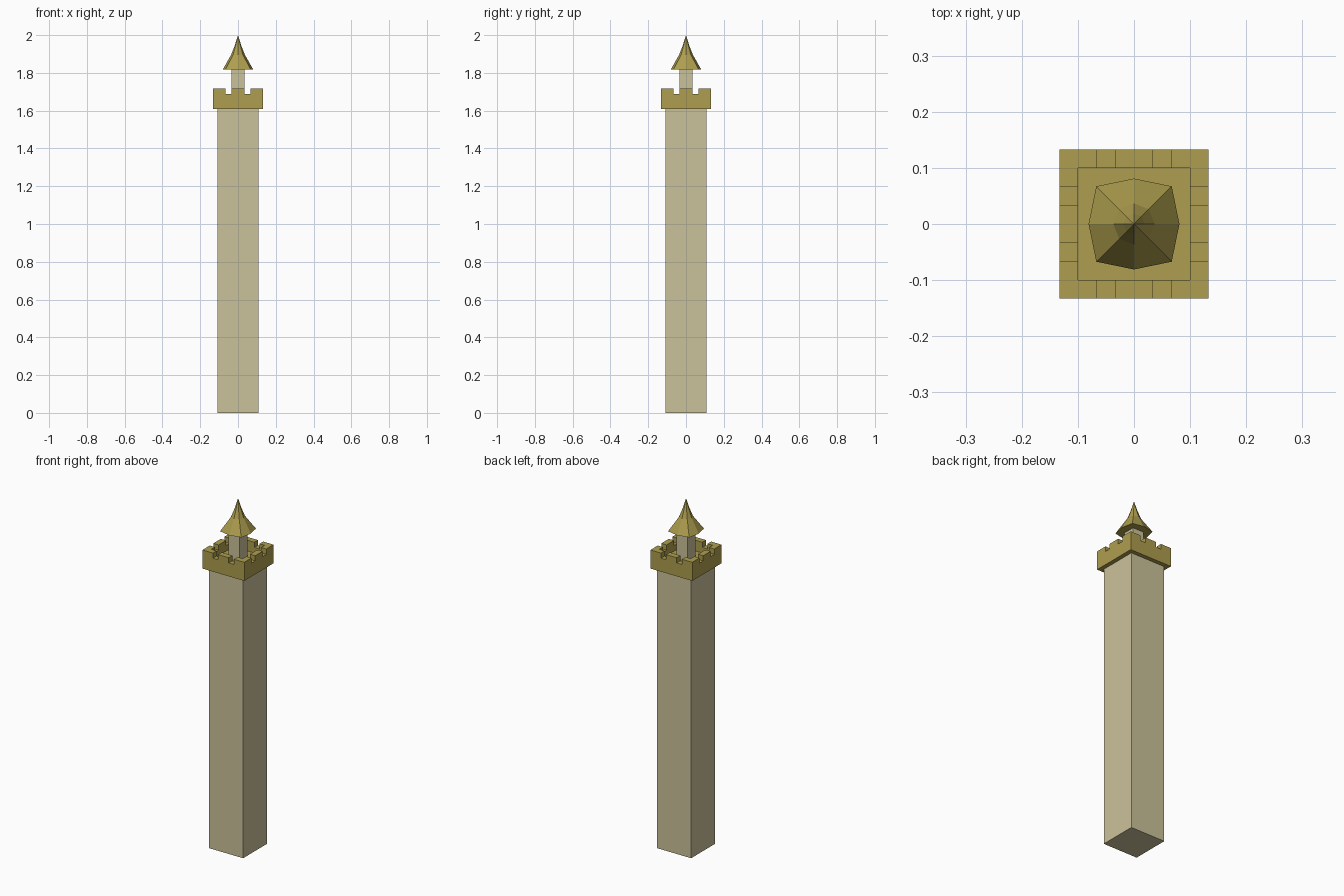
import bpy, bmesh, math

if "Cube" in bpy.data.objects:
    bpy.data.objects.remove(bpy.data.objects["Cube"])


def srgb(r, g, b):
    f = lambda c: c / 12.92 if c <= 0.04045 else ((c + 0.055) / 1.055) ** 2.4
    return (f(r / 255), f(g / 255), f(b / 255), 1)


def material(name, col):
    m = bpy.data.materials.new(name)
    m.diffuse_color = col
    m.use_nodes = True
    m.node_tree.nodes["Principled BSDF"].inputs["Base Color"].default_value = m.diffuse_color
    return m


STONE = material("pale stone", srgb(203, 194, 155))
GOLD = material("ochre trim", srgb(174, 158, 78))


def finish(bm, name, mat):
    bmesh.ops.remove_doubles(bm, verts=bm.verts, dist=1e-5)
    bmesh.ops.recalc_face_normals(bm, faces=bm.faces)
    me = bpy.data.meshes.new(name)
    bm.to_mesh(me)
    bm.free()
    me.materials.append(mat)
    ob = bpy.data.objects.new(name, me)
    bpy.context.collection.objects.link(ob)
    return ob


def column(name, half, z0, z1, mat):
    bm = bmesh.new()
    for v in bmesh.ops.create_cube(bm, size=1)["verts"]:
        v.co = (v.co.x * 2 * half, v.co.y * 2 * half, z0 + (v.co.z + 0.5) * (z1 - z0))
    return finish(bm, name, mat)


# Square shaft and the small turret on top
column("tower_shaft", 0.109, 0, 1.611, STONE)
column("turret", 0.035, 1.64, 1.83, STONE)

# Battlement: a stepped block, each grid cell has its own height
Z0, FLOOR, NOTCH, TOP = 1.61, 1.655, 1.687, 1.717
cuts = [-0.133, -0.1, -0.067, -0.034, 0.034, 0.067, 0.1, 0.133]
n = len(cuts) - 1


def height(i, j):
    if not (0 <= i < n and 0 <= j < n):
        return Z0
    if 0 < i < n - 1 and 0 < j < n - 1:
        return FLOOR
    k = j if i in (0, n - 1) else i
    return NOTCH if k in (2, 4) else TOP


bm = bmesh.new()
levels = [Z0, FLOOR, NOTCH, TOP]


def quad(*pts):
    bm.faces.new([bm.verts.new(p) for p in pts])


def wall(p, q, a, b):
    # split at every level so that neighbouring walls share vertices
    a, b = min(a, b), max(a, b)
    for lo, hi in zip(levels, levels[1:]):
        if lo >= a and hi <= b:
            quad((*p, lo), (*q, lo), (*q, hi), (*p, hi))


for i in range(n):
    for j in range(n):
        x0, x1, y0, y1 = cuts[i], cuts[i + 1], cuts[j], cuts[j + 1]
        for z in (Z0, height(i, j)):
            quad((x0, y0, z), (x1, y0, z), (x1, y1, z), (x0, y1, z))
for i in range(n + 1):
    for j in range(n):
        wall((cuts[i], cuts[j]), (cuts[i], cuts[j + 1]), height(i - 1, j), height(i, j))
        wall((cuts[j], cuts[i]), (cuts[j + 1], cuts[i]), height(j, i - 1), height(j, i))
finish(bm, "battlement", GOLD)

# Flared eight-sided roof: rings of (side radius, corner radius, height)
bm = bmesh.new()
rings = []
for rs, rc, z in [(0.081, 0.095, 1.817), (0.037, 0.037, 1.895), (0.019, 0.019, 1.94)]:
    ring = []
    for k in range(8):
        a = k * math.pi / 4
        r = rc if k % 2 else rs
        ring.append(bm.verts.new((r * math.cos(a), r * math.sin(a), z)))
    rings.append(ring)
bm.faces.new(rings[0])
for lo, hi in zip(rings, rings[1:]):
    for k in range(8):
        m = (k + 1) % 8
        bm.faces.new((lo[k], lo[m], hi[m], hi[k]))
tip = bm.verts.new((0, 0, 2.0))
for k in range(8):
    bm.faces.new((rings[-1][k], rings[-1][(k + 1) % 8], tip))
finish(bm, "turret_roof", GOLD)
